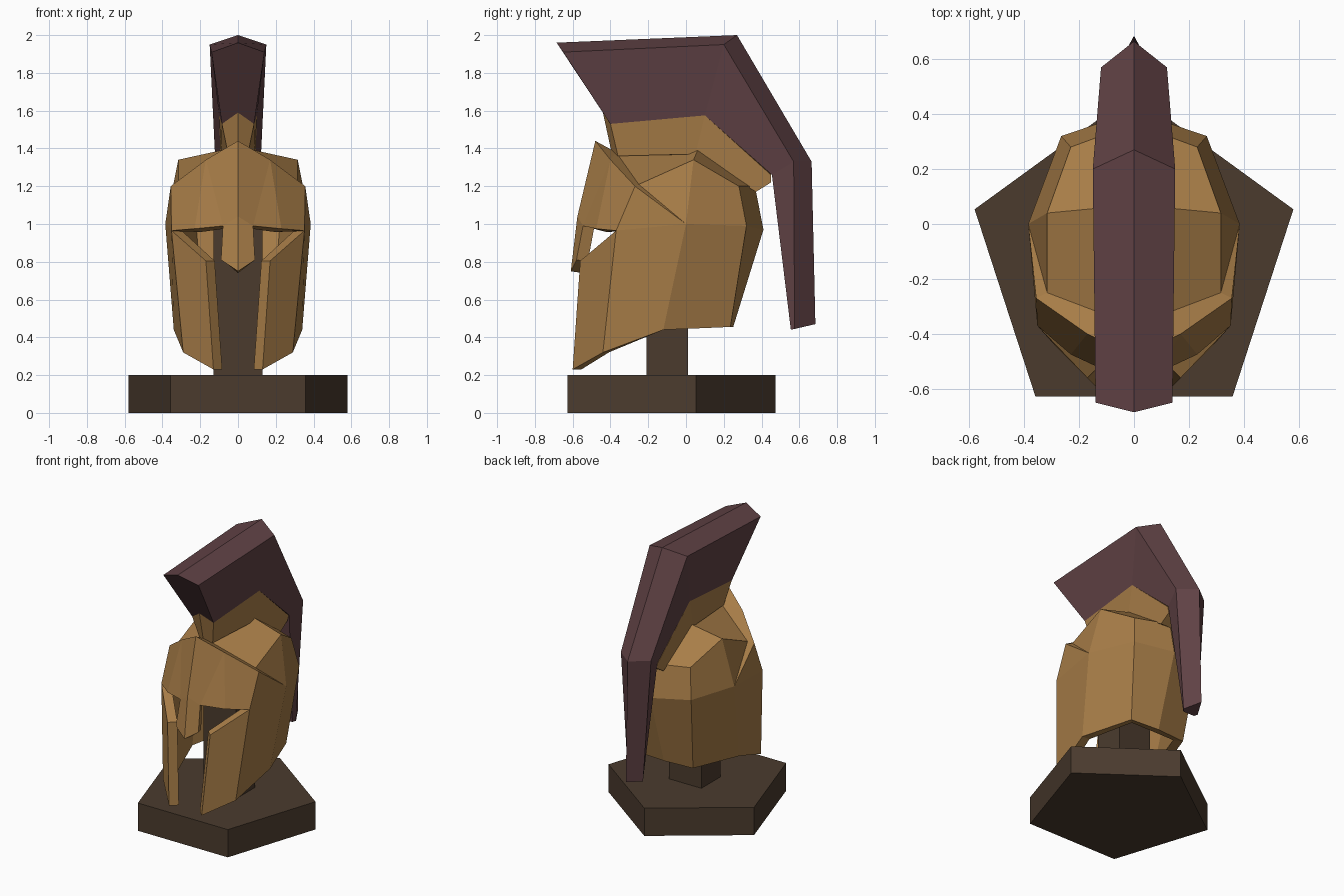
import bpy, bmesh, math

cube = bpy.data.objects.get("Cube")
if cube:
    bpy.data.objects.remove(cube)


def material(name, color):
    mat = bpy.data.materials.new(name)
    mat.use_nodes = True
    mat.diffuse_color = (*color, 1)
    bsdf = mat.node_tree.nodes["Principled BSDF"]
    bsdf.inputs["Base Color"].default_value = (*color, 1)
    bsdf.inputs["Roughness"].default_value = 0.8
    return mat


bronze = material("bronze", (0.39, 0.205, 0.064))
plume_red = material("dusky red", (0.115, 0.053, 0.058))
wood = material("dark wood", (0.07, 0.044, 0.027))


def finish(name, bm, mat):
    mesh = bpy.data.meshes.new(name)
    bm.to_mesh(mesh)
    bm.free()
    mesh.materials.append(mat)
    obj = bpy.data.objects.new(name, mesh)
    bpy.context.collection.objects.link(obj)
    return obj


def mirrored(name, points, faces, mat, thickness=0):
    """Left half from lettered points and faces, mirrored across x."""
    bm = bmesh.new()
    verts = {key: bm.verts.new(co) for key, co in points.items()}
    for face in faces.split():
        bm.faces.new([verts[key] for key in face])
    bmesh.ops.recalc_face_normals(bm, faces=bm.faces[:])
    bm.normal_update()
    # The outermost face must look outwards
    outer = max(bm.faces, key=lambda f: f.calc_center_median().x)
    if outer.normal.x < 0:
        bmesh.ops.reverse_faces(bm, faces=bm.faces[:])
    obj = finish(name, bm, mat)
    mirror = obj.modifiers.new("mirror", 'MIRROR')
    mirror.use_clip = True
    if thickness:
        shell = obj.modifiers.new("shell", 'SOLIDIFY')
        shell.thickness = thickness
        shell.offset = -1
    return obj


def prism(name, outline, z0, z1, mat):
    bm = bmesh.new()
    base = bm.faces.new([bm.verts.new((x, y, z0)) for x, y in outline])
    top = bmesh.ops.extrude_face_region(bm, geom=[base])["geom"]
    for v in top:
        if isinstance(v, bmesh.types.BMVert):
            v.co.z = z1
    bmesh.ops.recalc_face_normals(bm, faces=bm.faces[:])
    return finish(name, bm, mat)


# Pentagonal plinth with a flat front edge, and the post holding the helmet
corners = [math.radians(90 + 72 * i) for i in range(5)]
prism("plinth", [(0.61 * math.cos(a), 0.61 * math.sin(a) - 0.135) for a in corners],
      0, 0.2, wood)
prism("post", [(-0.13, -0.21), (0.13, -0.21), (0.13, 0.01), (-0.13, 0.01)],
      0.2, 1.1, wood)

# Helmet shell
helmet = {
    # face mask: peak, edge, temple, brow, nose
    "P": (0, -0.48, 1.44), "M": (0.17, -0.4, 1.34), "A": (0.356, -0.27, 1.2),
    "B": (0.385, 0, 1.0), "K": (0.352, -0.37, 0.965), "R": (0.23, -0.475, 0.975),
    "Q": (0.08, -0.545, 0.99), "N": (0, -0.575, 1.04),
    "S": (0.09, -0.58, 0.81), "T": (0, -0.61, 0.75),
    # cheek guard
    "L": (0.17, -0.56, 0.805), "I": (0.13, -0.6, 0.23), "H": (0.29, -0.44, 0.32),
    # lower rim and back
    "G": (0.34, -0.12, 0.44), "F": (0.22, 0.235, 0.455), "f": (0, 0.25, 0.455),
    "E": (0.265, 0.32, 0.99), "e": (0, 0.41, 0.97),
    # dome
    "W": (0.23, 0.28, 1.2), "w": (0, 0.365, 1.2), "C": (0.316, 0.04, 1.34),
    "D": (0.316, -0.25, 1.21), "t": (0, 0.07, 1.41), "Z": (0, -0.37, 1.38),
}
mirrored("helmet", helmet,
         "PMQN MRQ MAKR ABK NQST KLIH KHGB BGFE EFfe "
         "WEBC WEew CWwt DCB DCtZ ADB MADZ PMZ", bronze, 0.065)

# Crest holder between dome and plume
holder = {
    "a": (0, -0.44, 1.59), "b": (0.085, -0.4, 1.53), "c": (0.1, 0.1, 1.575),
    "d": (0.09, 0.45, 1.26), "g": (0, 0.1, 1.6), "h": (0, 0.45, 1.28),
    "k": (0, -0.39, 1.36), "l": (0.05, -0.36, 1.36), "m": (0.09, 0.05, 1.37),
    "n": (0.08, 0.37, 1.17), "o": (0.08, 0.45, 1.22),
    "q": (0, 0.05, 1.36), "r": (0, 0.37, 1.17), "s": (0, 0.45, 1.22),
}
mirrored("crest_holder", holder,
         "abcg gcdh ablk blmc cmnod klmq qmnr rnos hdos", bronze)

# Plume: ridge, shoulder, lower edge and centre line at four stations
plume = {
    "a": (0, -0.685, 1.96), "b": (0.14, -0.65, 1.91),
    "c": (0.085, -0.4, 1.53), "d": (0, -0.44, 1.59),
    "e": (0, 0.27, 2.0), "f": (0.15, 0.2, 1.95),
    "g": (0.1, 0.1, 1.575), "h": (0, 0.1, 1.575),
    "i": (0, 0.665, 1.33), "j": (0.12, 0.57, 1.33),
    "k": (0.09, 0.455, 1.26), "l": (0, 0.455, 1.26),
    "m": (0, 0.685, 0.47), "n": (0.06, 0.575, 0.445),
    "o": (0.045, 0.555, 0.44), "p": (0, 0.555, 0.44),
}
rings = ["abcd", "efgh", "ijkl", "mnop"]
sides = [r[i:i + 2] + s[i:i + 2][::-1]
         for r, s in zip(rings, rings[1:]) for i in range(3)]
mirrored("plume", plume, " ".join(sides + [rings[0], rings[-1]]), plume_red)
